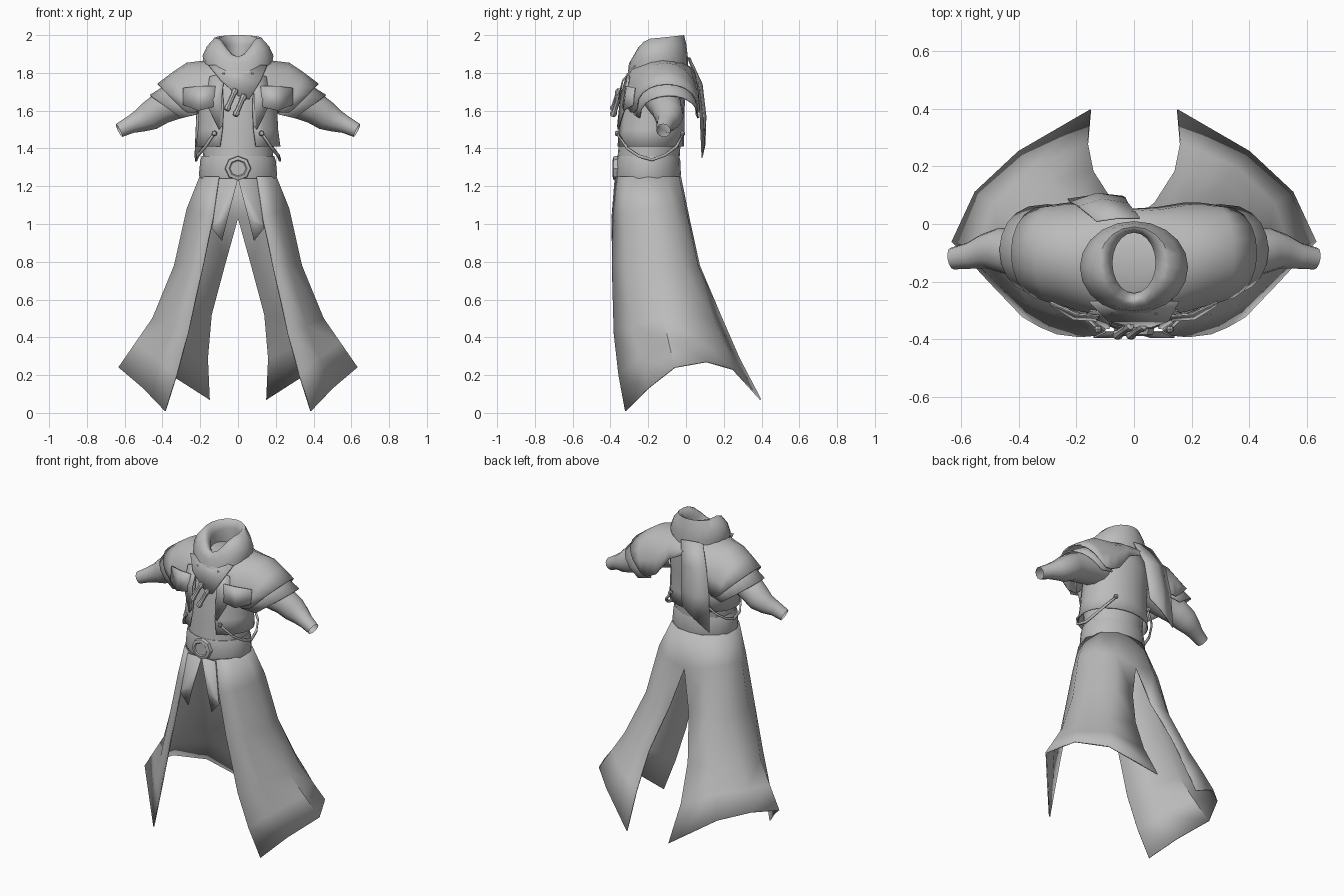
import bpy, bmesh, math
from mathutils import Vector

cloth = bpy.data.materials.new("grey_cloth")
cloth.diffuse_color = (0.5, 0.5, 0.5, 1)


def finish(ob, mirror=False, thick=0.0, angle=40):
    ob.data.materials.append(cloth)
    if mirror:
        ob.modifiers.new("mirror", 'MIRROR').merge_threshold = 0.002
    if thick:
        m = ob.modifiers.new("thickness", 'SOLIDIFY')
        m.thickness, m.offset = thick, 0
    bpy.context.view_layer.objects.active = ob
    for o in bpy.context.selected_objects:
        o.select_set(False)
    ob.select_set(True)
    bpy.ops.object.shade_smooth_by_angle(angle=math.radians(angle))
    return ob


def loft(name, rows, closed=False, **kw):
    """Skin a list of equally long point rows."""
    bm = bmesh.new()
    vs = [[bm.verts.new(p) for p in r] for r in rows]
    n = len(rows[0])
    for a, b in zip(vs, vs[1:]):
        for i in range(n if closed else n - 1):
            j = (i + 1) % n
            bm.faces.new((a[i], a[j], b[j], b[i]))
    bmesh.ops.remove_doubles(bm, verts=bm.verts, dist=0.0005)
    bmesh.ops.recalc_face_normals(bm, faces=bm.faces)
    me = bpy.data.meshes.new(name)
    bm.to_mesh(me)
    bm.free()
    ob = bpy.data.objects.new(name, me)
    bpy.context.collection.objects.link(ob)
    return finish(ob, **kw)


def ring(z, rx, ry, yc, n=20, a0=0.0, a1=360.0):
    """Horizontal ellipse arc; angle 0 is the front, 90 is +x."""
    span = n if a1 - a0 >= 360 else n - 1
    angs = [math.radians(a0 + (a1 - a0) * i / span) for i in range(n)]
    return [(rx * math.sin(a), yc - ry * math.cos(a), z) for a in angs]


def tube(name, path, n=8, **kw):
    """Tube along (point, radius) pairs."""
    rows = []
    for i, (p, r) in enumerate(path):
        d = Vector(path[min(i + 1, len(path) - 1)][0]) - Vector(path[max(i - 1, 0)][0])
        u = d.cross(Vector((0, 1, 0.01))).normalized()
        v = d.cross(u).normalized()
        rows.append([Vector(p) + r * (u * math.cos(t) + v * math.sin(t))
                     for t in (2 * math.pi * k / n for k in range(n))])
    return loft(name, rows, closed=True, **kw)


# Coat skirt: front edge, side and back slit edge, waist to hem
loft("coat_skirt", [
    [(.10, -.37, 1.25), (.165, -.31, 1.25), (.20, -.2, 1.25), (.17, -.1, 1.25), (.09, -.04, 1.25), (0, -.03, 1.25)],
    [(.13, -.385, 1.04), (.205, -.32, 1.06), (.268, -.19, 1.08), (.24, -.07, 1.08), (.14, 0, 1.06), (0, .015, 1.03)],
    [(.185, -.39, .78), (.27, -.31, .78), (.335, -.16, .78), (.30, -.02, .78), (.2, .06, .78), (.07, .07, .78)],
    [(.265, -.38, .42), (.36, -.28, .46), (.45, -.12, .5), (.42, .03, .5), (.31, .14, .5), (.14, .18, .52)],
    [(.325, -.355, .2), (.425, -.245, .29), (.54, -.09, .37), (.485, .07, .385), (.355, .195, .37), (.16, .28, .29)],
    [(.385, -.32, .01), (.5, -.2, .13), (.63, -.06, .24), (.55, .11, .27), (.4, .25, .23), (.15, .395, .07)],
], mirror=True, thick=.008)

# Belt, buckle and hanging belt tabs
loft("belt", [ring(z, rx, ry, -.2) for z, rx, ry in
              ((1.235, .185, .155), (1.235, .2, .168), (1.26, .207, .173), (1.335, .2, .17), (1.36, .192, .164), (1.36, .18, .15))],
     closed=True)
loft("buckle", [[(r * math.sin(a), y, 1.295 + r * .95 * math.cos(a)) for a in
                 (2 * math.pi * k / 8 for k in range(8))]
                for r, y in ((.07, -.36), (.066, -.384), (.048, -.388), (.042, -.382), (.0001, -.382))],
     closed=True)
loft("belt_tab", [[(0, -.375, 1.24), (.10, -.375, 1.24)],
                  [(.055, -.392, 1.03), (.135, -.392, 1.0)],
                  [(.085, -.392, .91), (.14, -.392, .98)]], mirror=True, thick=.006)

# Shirt under the jacket
loft("shirt", [ring(z, rx, ry, yc) for z, rx, ry, yc in
               ((1.33, .185, .165, -.2), (1.45, .187, .163, -.19), (1.62, .19, .16, -.18),
                (1.74, .185, .15, -.165), (1.84, .15, .13, -.15))], closed=True)

# Open jacket: one half shell from front edge to back seam
loft("jacket", [ring(z, rx, ry, yc, 11, a0, 180) for z, rx, ry, yc, a0 in
                ((1.41, .222, .182, -.195, 25), (1.5, .21, .178, -.19, 23), (1.62, .205, .172, -.182, 22),
                 (1.74, .205, .165, -.165, 24), (1.84, .16, .145, -.15, 30))], mirror=True, thick=.006)
# Lapel folded over the jacket edge
loft("lapel", [[(.07, -.31, 1.8), (.15, -.3, 1.78)], [(.085, -.345, 1.68), (.17, -.315, 1.64)],
               [(.085, -.362, 1.52), (.10, -.36, 1.50)]], mirror=True, thick=.006)

# Side strap with its studs
loft("side_strap", [[(x, y, z + .008), (x, y, z - .008)] for x, y, z in
                    ((.125, -.365, 1.48), (.18, -.31, 1.40), (.215, -.25, 1.36), (.222, -.18, 1.34),
                     (.21, -.11, 1.365), (.18, -.05, 1.41), (.12, -.015, 1.48))], mirror=True, thick=.01)
for y in (-.365, -.017):
    tube("strap_stud", [((.125, y + s, 1.48), r) for s, r in
                        ((-.012, .0005), (-.01, .01), (0, .015), (.01, .01), (.012, .0005))], mirror=True)

# Sleeves
tube("sleeve", [((.16, -.13, 1.70), .10), ((.24, -.13, 1.685), .105), ((.33, -.12, 1.645), .09),
                ((.41, -.10, 1.61), .083), ((.47, -.09, 1.57), .077), ((.52, -.095, 1.545), .06),
                ((.57, -.11, 1.525), .046), ((.63, -.12, 1.495), .038)], n=12, mirror=True)


def arch(xt, zt, xl, zl, yc, hy, n=11):
    """Arched section from the front edge over the shoulder to the back edge."""
    pts = []
    for i in range(n):
        a = math.pi * (i / (n - 1) - .5)
        t = 1 - math.cos(a) ** .8 if abs(a) < 1.57 else 1
        pts.append((xt + (xl - xt) * t, yc + hy * math.sin(a), zt + (zl - zt) * t))
    return pts


# Two layers of shoulder cape, flared at the hem
loft("shoulder_cape", [arch(0, 1.86, 0, 1.78, -.13, .18), arch(.1, 1.87, .08, 1.74, -.13, .185),
                       arch(.19, 1.86, .17, 1.62, -.12, .19), arch(.27, 1.85, .23, 1.59, -.11, .18),
                       arch(.345, 1.80, .27, 1.59, -.105, .17), arch(.425, 1.74, .295, 1.61, -.10, .16)],
     mirror=True, thick=.008)
loft("under_cape", [arch(.25, 1.80, .215, 1.58, -.11, .165), arch(.36, 1.745, .26, 1.57, -.10, .16),
                    arch(.465, 1.68, .30, 1.56, -.09, .155)], mirror=True, thick=.008)
# Pocket flap on the cape front
loft("chest_flap", [[(.12, -.318, 1.73), (.2, -.312, 1.73), (.29, -.27, 1.72)],
                    [(.13, -.335, 1.62), (.21, -.33, 1.60), (.29, -.28, 1.63)]], mirror=True, thick=.006)

# High folded collar, open at the throat and dropping to a point in front
N = 20


def collar_row(rx, ry, yc, z_front, z_side, z_back):
    pts = []
    for x, y, _ in ring(0, rx, ry, yc, N):
        c = (yc - y) / ry
        z = z_side + ((z_front - z_side) * c ** 3 if c > 0 else (z_back - z_side) * -c)
        pts.append((x, y, z))
    return pts


loft("collar", [collar_row(*r) for r in (
    (.175, .165, -.155, 1.70, 1.83, 1.82), (.188, .16, -.15, 1.78, 1.89, 1.88),
    (.165, .152, -.15, 1.85, 1.94, 1.95), (.125, .135, -.145, 1.885, 1.985, 2.0),
    (.10, .12, -.14, 1.885, 1.985, 1.995), (.075, .105, -.135, 1.86, 1.94, 1.95),
    (.078, .11, -.135, 1.80, 1.84, 1.84))], closed=True, angle=60)
# Crossed scarf end below the collar
loft("scarf_front", [[(-.155, -.27, 1.84), (.155, -.27, 1.84)], [(-.09, -.335, 1.76), (.12, -.335, 1.76)],
                     [(.0, -.355, 1.68), (.06, -.355, 1.66)]], thick=.008)
# Scarf tail hanging down the back
loft("scarf_tail", [[(-.13, .01, 1.88), (-.06, .02, 1.88), (.02, .02, 1.87)],
                    [(-.19, .06, 1.75), (-.11, .085, 1.74), (-.02, .07, 1.73)],
                    [(-.22, .075, 1.58), (-.13, .105, 1.57), (-.03, .09, 1.58)],
                    [(-.23, .085, 1.35), (-.13, .10, 1.42), (-.04, .095, 1.48)]], thick=.006)

# Pair of toggles on the chest
for x, z in ((-.016, 1.705), (.03, 1.675)):
    a, b = Vector((x, -.355, z)), Vector((x - .042, -.385, z - .095))
    tube("toggle", [(a.lerp(b, t), r) for t, r in
                    ((-.12, .0005), (-.08, .014), (.06, .019), (.2, .014), (.8, .014),
                     (.94, .019), (1.08, .014), (1.12, .0005))])
